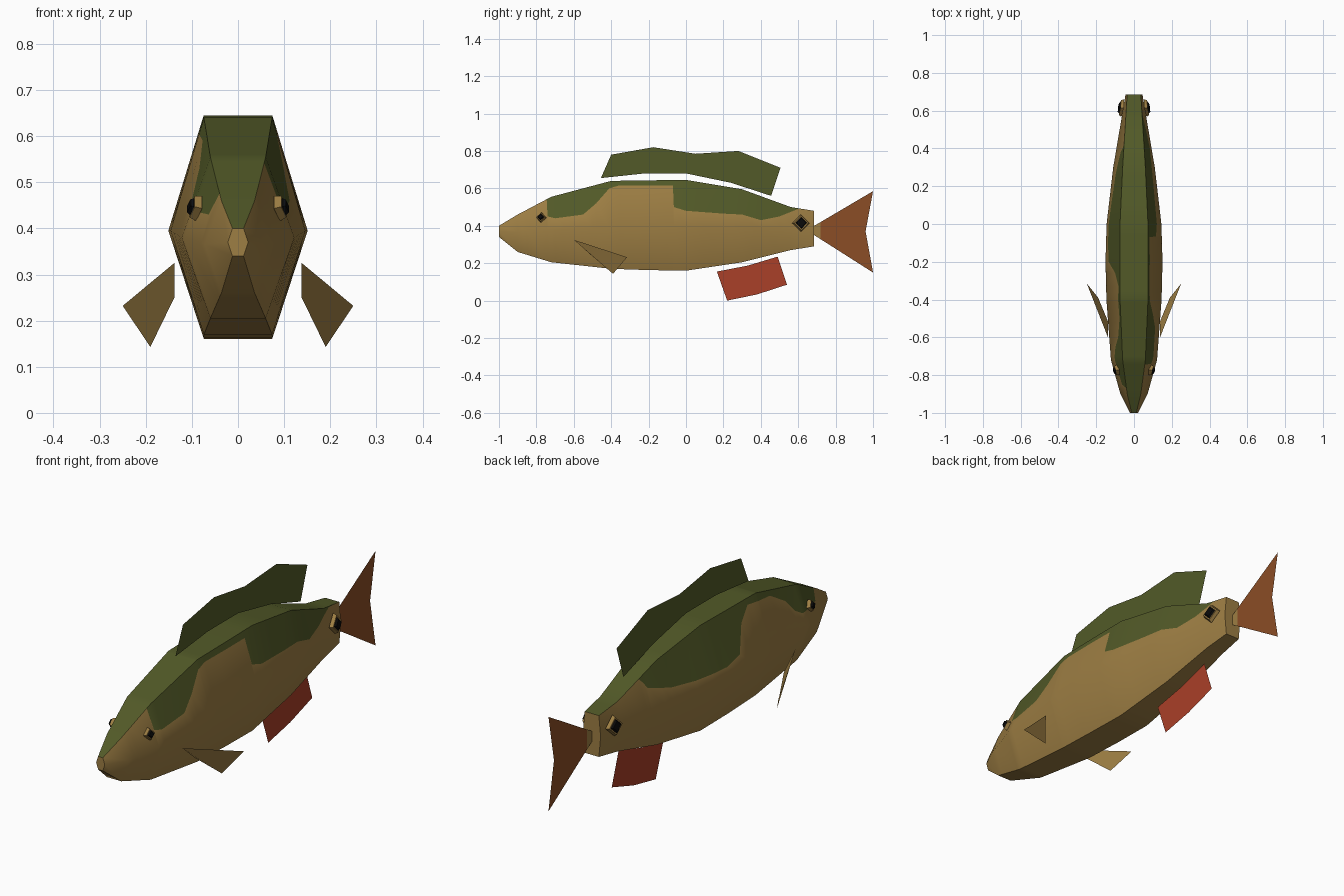
import bpy, bmesh, math
from mathutils import Vector, Matrix

cube = bpy.data.objects.get("Cube")
if cube:
    bpy.data.objects.remove(cube, do_unlink=True)


def material(name, rgb):
    mat = bpy.data.materials.new(name)
    mat.use_nodes = True
    mat.diffuse_color = (*rgb, 1)
    mat.node_tree.nodes["Principled BSDF"].inputs["Base Color"].default_value = (*rgb, 1)
    return mat


TAN = material("tan scales", (0.34, 0.21, 0.057))
GREEN = material("olive back", (0.085, 0.102, 0.021))
RED = material("red fin", (0.4, 0.05, 0.021))
ORANGE = material("orange tail", (0.26, 0.075, 0.019))
BLACK = material("black pupil", (0.003, 0.003, 0.003))


def make_object(name, bm, *mats):
    mesh = bpy.data.meshes.new(name)
    bm.to_mesh(mesh)
    bm.free()
    for mat in mats:
        mesh.materials.append(mat)
    obj = bpy.data.objects.new(name, mesh)
    bpy.context.collection.objects.link(obj)
    return obj


def sheet(name, mat, points):
    """Single flat fin from its outline."""
    bm = bmesh.new()
    bm.faces.new([bm.verts.new(p) for p in points])
    return make_object(name, bm, mat)


def fin(name, mat, outline):
    return sheet(name, mat, [(0, y, z) for y, z in outline])


def lerp_table(table, y):
    """Linear lookup in rows that start with y."""
    for a, b in zip(table, table[1:]):
        if y <= b[0]:
            t = max(0, (y - a[0]) / (b[0] - a[0]))
            return [p + (q - p) * t for p, q in zip(a[1:], b[1:])]
    return list(table[-1][1:])


# Body stations: y, top z, middle z, bottom z, edge half width, middle half width
STATIONS = [
    (-1.0, 0.40, 0.37, 0.34, 0.012, 0.022),
    (-0.9, 0.46, 0.365, 0.26, 0.036, 0.072),
    (-0.72, 0.555, 0.38, 0.205, 0.06, 0.122),
    (-0.4, 0.64, 0.395, 0.17, 0.074, 0.146),
    (-0.2, 0.643, 0.395, 0.163, 0.075, 0.151),
    (0.0, 0.645, 0.395, 0.16, 0.074, 0.145),
    (0.3, 0.595, 0.395, 0.205, 0.06, 0.11),
    (0.56, 0.50, 0.385, 0.27, 0.044, 0.066),
    (0.685, 0.48, 0.385, 0.29, 0.036, 0.045),
]
# Lower limit of the green on each flank: y, z
PAINT_LEFT = [(-1, 1), (-0.745, 1), (-0.74, 0.45), (-0.7, 0.44), (-0.55, 0.46),
              (-0.48, 0.52), (-0.41, 0.6), (-0.36, 0.615), (-0.07, 0.615),
              (-0.065, 0.5), (0, 0.48), (0.2, 0.465), (0.3, 0.46), (0.4, 0.43),
              (0.5, 0.45), (0.6, 0.49), (0.65, 0.5)]
PAINT_RIGHT = [(-1, 1), (-0.87, 1), (-0.85, 0.43), (-0.7, 0.44), (-0.65, 0.47),
               (-0.6, 0.53), (-0.5, 0.59), (-0.33, 0.615), (-0.26, 0.56),
               (-0.2, 0.45), (-0.1, 0.43), (0.1, 0.44), (0.25, 0.46),
               (0.38, 0.5), (0.42, 0.56)]


def body():
    bm = bmesh.new()
    rings = []
    for y in sorted({row[0] for row in STATIONS + PAINT_LEFT + PAINT_RIGHT}):
        top, mid, low, edge, wide = lerp_table(STATIONS, y)

        def half(paint, side):
            z = min(top, lerp_table(paint, y)[0])
            x = edge + (wide - edge) * (top - z) / (top - mid)
            return [(side * px, y, pz) for px, pz in
                    ((edge, top), (x, z), (wide, mid), (edge, low))]

        points = half(PAINT_LEFT, 1) + half(PAINT_RIGHT, -1)[::-1]
        rings.append([bm.verts.new(p) for p in points])
    # Skin: the back panel and both painted strips are green
    for a, b in zip(rings, rings[1:]):
        for i in range(8):
            j = (i + 1) % 8
            face = bm.faces.new((a[i], a[j], b[j], b[i]))
            face.material_index = 1 if i in (0, 6, 7) else 0
    bm.faces.new(rings[0])
    bm.faces.new(rings[-1])
    bmesh.ops.remove_doubles(bm, verts=bm.verts, dist=0.0001)
    bmesh.ops.recalc_face_normals(bm, faces=bm.faces)
    obj = make_object("body", bm, TAN, GREEN)
    bpy.ops.object.select_all(action="DESELECT")
    obj.select_set(True)
    bpy.context.view_layer.objects.active = obj
    bpy.ops.object.shade_smooth_by_angle(angle=math.radians(42))


body()

# Fins on the centre plane
fin("dorsal_fin", GREEN, [(-0.455, 0.655), (-0.4, 0.78), (-0.175, 0.82), (0.05, 0.785),
                          (0.28, 0.8), (0.505, 0.71), (0.455, 0.56), (0.24, 0.63),
                          (0, 0.68), (-0.22, 0.68)])
fin("anal_fin", RED, [(0.165, 0.155), (0.22, 0), (0.38, 0.033), (0.54, 0.085),
                      (0.49, 0.235), (0.33, 0.187)])
fin("tail_root", TAN, [(0.685, 0.35), (0.685, 0.4), (0.72, 0.42), (0.72, 0.328)])
fin("tail_fin", ORANGE, [(0.72, 0.328), (0.72, 0.42), (1, 0.585), (0.96, 0.37), (1, 0.15)])


def diamond(name, mat, centre, direction, radius, depth, tip):
    """Four-sided frustum facing outwards."""
    bm = bmesh.new()
    bmesh.ops.create_cone(bm, cap_ends=True, segments=4, radius1=radius,
                          radius2=tip, depth=depth)
    turn = Vector(direction).to_track_quat("Z", "Y").to_matrix().to_4x4()
    bm.transform(Matrix.Translation(centre) @ turn)
    make_object(name, bm, mat)


# Paired side parts
for label, s in (("left", 1), ("right", -1)):
    sheet(label + "_pectoral_fin", TAN,
          [(s * x, y, z) for x, y, z in ((0.138, -0.6, 0.325), (0.138, -0.515, 0.25),
                                         (0.19, -0.39, 0.143), (0.25, -0.315, 0.232))])
    for part, x, y, z, r, out in (("eye", 0.092, -0.775, 0.445, 0.028, (s, -0.25, 0.25)),
                                  ("tail_spot", 0.067, 0.615, 0.415, 0.047, (s, 0.15, 0.1))):
        spot = Vector((s * x, y, z))
        step = Vector(out).normalized()
        diamond(f"{label}_{part}_rim", TAN, spot, out, r, 0.016, r * 0.85)
        diamond(f"{label}_{part}_pupil", BLACK, spot + step * 0.01, out, r * 0.76, 0.012, r * 0.5)
